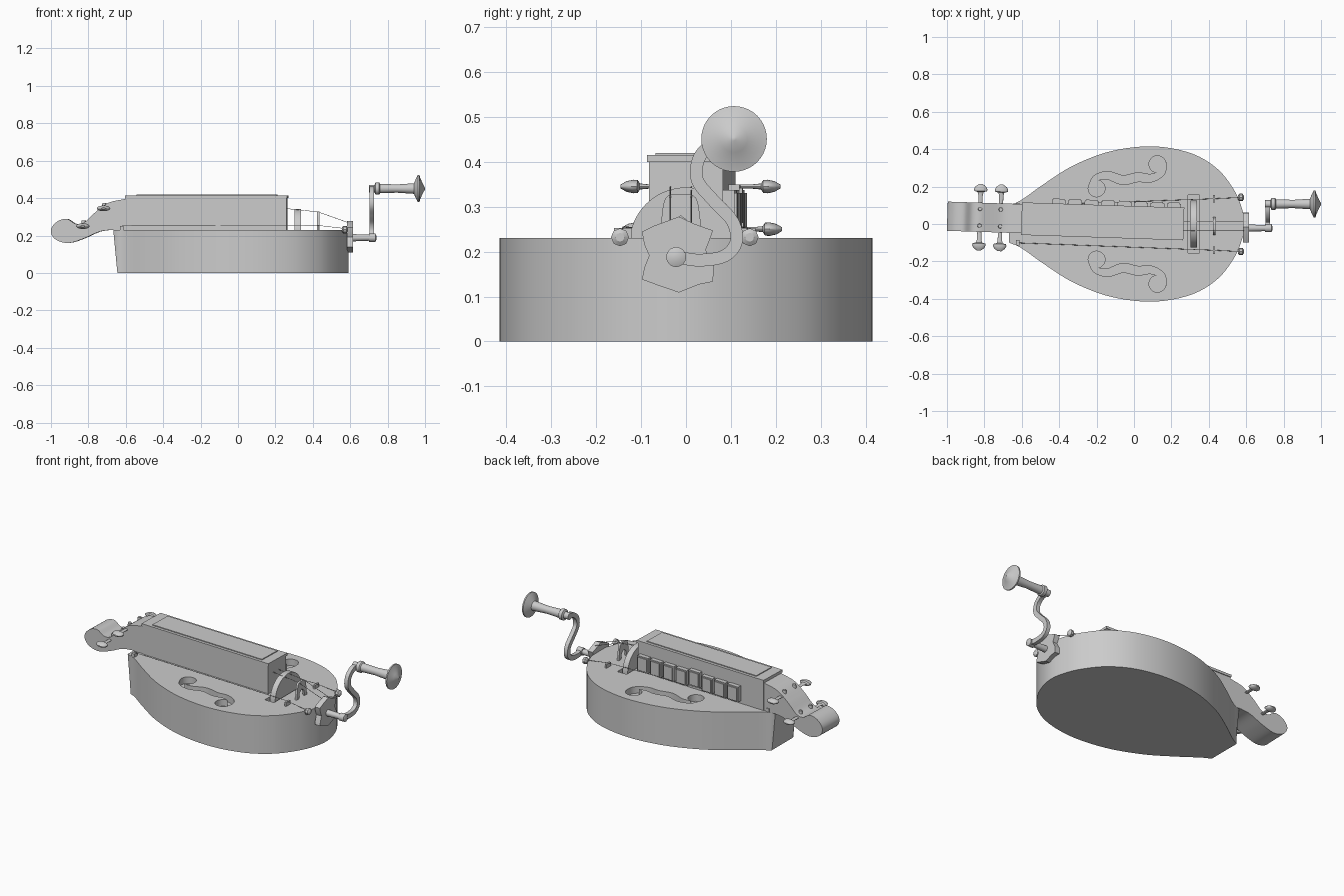
import bpy, bmesh, math
from mathutils import Matrix, Vector

if "Cube" in bpy.data.objects:
    bpy.data.objects.remove(bpy.data.objects["Cube"], do_unlink=True)

GREY = (0.6, 0.6, 0.6, 1)
mat = bpy.data.materials.new("plain_grey")
mat.use_nodes = True
mat.diffuse_color = GREY
mat.node_tree.nodes["Principled BSDF"].inputs["Base Color"].default_value = GREY

# Key box and head sit on a slightly skewed axis
PIVOT = Matrix.Translation((0.265, 0, 0))
NECK = PIVOT @ Matrix.Rotation(-0.033, 4, 'Z') @ PIVOT.inverted()
parts = []


def finish(name, bm, neck=False):
    bmesh.ops.recalc_face_normals(bm, faces=bm.faces)
    mesh = bpy.data.meshes.new(name)
    bm.to_mesh(mesh)
    bm.free()
    obj = bpy.data.objects.new(name, mesh)
    bpy.context.collection.objects.link(obj)
    mesh.materials.append(mat)
    if neck:
        obj.matrix_world = NECK
    parts.append(obj)
    return obj


def spline(pts, n=6):
    """Catmull-Rom curve through 2D points."""
    p = [Vector(q) for q in pts]
    p = [2 * p[0] - p[1]] + p + [2 * p[-1] - p[-2]]
    out = []
    for a, b, c, d in zip(p, p[1:], p[2:], p[3:]):
        for i in range(n):
            t = i / n
            out.append(0.5 * (2 * b + (c - a) * t + (2 * a - 5 * b + 4 * c - d) * t ** 2
                              + (3 * b - a - 3 * c + d) * t ** 3))
    return out + [p[-2]]


def prism(name, pts, axis, lo, hi, neck=False):
    """Extrude a 2D outline along an axis."""
    place = {'X': lambda u, v, w: (w, u, v), 'Y': lambda u, v, w: (u, w, v),
             'Z': lambda u, v, w: (u, v, w)}[axis]
    bm = bmesh.new()
    a = [bm.verts.new(place(p[0], p[1], lo)) for p in pts]
    b = [bm.verts.new(place(p[0], p[1], hi)) for p in pts]
    bm.faces.new(a)
    bm.faces.new(b)
    for i in range(len(a)):
        j = (i + 1) % len(a)
        bm.faces.new((a[i], a[j], b[j], b[i]))
    return finish(name, bm, neck)


def box(name, x, y, z, neck=False):
    return prism(name, [(x[0], y[0]), (x[1], y[0]), (x[1], y[1]), (x[0], y[1])], 'Z', *z, neck)


def lathe(name, profile, origin, direction, squash=1, sides=32, neck=False):
    """Spin (distance, radius) pairs about a direction."""
    bm = bmesh.new()
    rings = []
    for d, r in profile:
        rings.append([bm.verts.new((r * math.cos(k * math.tau / sides),
                                    r * math.sin(k * math.tau / sides) * squash, d))
                      for k in range(sides)])
    for a, b in zip(rings, rings[1:]):
        for i in range(sides):
            j = (i + 1) % sides
            bm.faces.new((a[i], a[j], b[j], b[i]))
    bm.faces.new(rings[0])
    bm.faces.new(rings[-1])
    # Local y stays as vertical as possible, so squashed parts lie flat
    turn = Vector(direction).to_track_quat('Z', 'Y').to_matrix().to_4x4()
    bm.transform(Matrix.Translation(origin) @ turn)
    return finish(name, bm, neck)


def circle(x, y, r, n=28):
    return [(x + r * math.cos(i * math.tau / n), y + r * math.sin(i * math.tau / n)) for i in range(n)]


def ribbon(path, width):
    """Outline of a stroke whose half width follows width(t)."""
    left, right = [], []
    for i, p in enumerate(path):
        t = (path[min(i + 1, len(path) - 1)] - path[max(i - 1, 0)]).normalized()
        n = Vector((-t.y, t.x)) * width(i / (len(path) - 1))
        left.append(p + n)
        right.append(p - n)
    return left + right[::-1]


def cut(target, cutter):
    mod = target.modifiers.new("cut", 'BOOLEAN')
    mod.operation, mod.solver, mod.object = 'DIFFERENCE', 'EXACT', cutter
    with bpy.context.temp_override(object=target, active_object=target):
        bpy.ops.object.modifier_apply(modifier=mod.name)
    parts.remove(cutter)
    bpy.data.objects.remove(cutter, do_unlink=True)


def string(name, a, b):
    v = Vector(b) - Vector(a)
    lathe(name, [(0, 0.0015), (v.length, 0.0015)], a, v, sides=6)


# Pear-shaped body with a slightly sloped narrow end
TOP = 0.23
half = [(-.667, .10), (-.6, .13), (-.48, .215), (-.32, .315), (-.12, .39), (.1, .415),
        (.3, .38), (.44, .30), (.53, .19), (.575, .09), (.59, 0)]
outline = spline(half + [(x, -y) for x, y in half[-2::-1]])
body = prism("body", outline, 'Z', 0, TOP)
for v in body.data.vertices:
    if v.co.z < 0.01:
        v.co.x = max(v.co.x, -0.645 + (v.co.x + 0.667) * 0.1)

# Sound holes and wheel slot
stroke = [(-.235, .20), (-.205, .245), (-.14, .26), (-.06, .235), (.02, .25), (.09, .245),
          (.15, .275), (.165, .33)]
for s in (1, -1):
    path = spline([(x, s * y) for x, y in stroke])
    hole = ribbon(path, lambda t: 0.008 + 0.016 * math.sin(math.pi * t))
    cut(body, prism("hole_cutter", hole, 'Z', 0.19, 0.3))
    for x, y in ((-.2, .19), (.125, .32)):
        cut(body, prism("hole_cutter", circle(x, s * y, 0.045), 'Z', 0.19, 0.3))
cut(body, box("slot_cutter", (.288, .35), (-.155, .155), (0.08, 0.3)))

# Wheel
lathe("wheel", [(0, .126), (.034, .126)], (.302, 0, .217), (1, 0, 0), sides=64)

# Key box, lid and raised lid panel
box("key_box", (-.6, .262), (-.082, .082), (TOP, .4), True)
box("key_box_lid", (-.602, .266), (-.087, .087), (.4, .415), True)
box("lid_panel", (-.54, .21), (-.07, .07), (.415, .42), True)

# Keys along the back side
for i in range(8):
    x = 0.21 - i * 0.088
    lift = 0.012 if i == 4 else 0
    box("key", (x - .037, x + .037), (.08, .107), (.245 + lift, .337 + lift), True)
    box("key_face", (x - .03, x + .03), (.107, .113), (.252 + lift, .33 + lift), True)

# Curved head
top_curve = spline([(-.6, .396), (-.69, .375), (-.76, .325), (-.82, .27), (-.865, .262), (-.91, .288),
                    (-.955, .28), (-.99, .25), (-.998, .215), (-.975, .18), (-.93, .162), (-.885, .163),
                    (-.82, .185), (-.74, .22), (-.68, TOP)])
prism("head", top_curve + [Vector((-.6, TOP))], 'Y', -.078, .078, True)

# Tuning pegs
peg = [(.05, .01), (.12, .012), (.135, .016), (.14, .034), (.15, .036), (.165, .028), (.178, .01)]
for x, z in ((-.825, .25), (-.714, .345)):
    for s in (1, -1):
        lathe("tuning_peg", peg, (x, 0, z), (0, s, 0), squash=0.42, sides=20, neck=True)
        lathe("string_post", [(0, .012), (.025, .01)], (x, s * .045, z + .005), (0, 0, 1), sides=12, neck=True)

# Arched main bridge on two feet
arch = spline([(-.06, TOP), (-.055, .27), (-.045, .32), (-.012, .328), (.022, .32), (.032, .27), (.037, TOP)], 4)
feet = [(.015, TOP), (.008, .265), (-.012, .28), (-.032, .265), (-.038, TOP)]
prism("bridge", arch + feet, 'X', .423, .435)

# Small drone bridges, nuts, end knobs and strings
for y in (.135, -.14):
    box("drone_bridge", (.422, .434), (y - .02, y + .02), (TOP, .253))
    box("drone_nut", (-.632, -.612), (y * .72 - .015, y * .72 + .015), (TOP, .25))
    lathe("end_knob", [(0, .012), (.01, .02), (.025, .02), (.032, .01)], (.555, y * 1.05, .232), (1, 0, 0), sides=8)
    string("drone_string", (-.62, y * .72, .252), (.42, y, .255))
    string("drone_tail", (.42, y, .255), (.565, y * 1.05, .238))
for y in (.012, -.035):
    string("melody_string", (.25, y, .345), (.429, y, .326))
    string("melody_tail", (.429, y, .326), (.6, y, .265))

# Shaped tail plate
plate = [(-.098, .244), (-.07, .258), (-.045, .267), (-.016, .278), (.018, .262), (.06, .247), (.053, .227),
         (.044, .204), (.053, .182), (.062, .167), (.06, .133), (.029, .127), (-.016, .109), (-.06, .124),
         (-.098, .138), (-.093, .164), (-.082, .191), (-.093, .216)]
prism("tail_plate", plate, 'X', .582, .616)

# Crank axle, S-shaped arm and turned handle
lathe("axle", [(0, .02), (.1, .016), (.1, .022), (.135, .022), (.14, .01)], (.6, -.022, .188), (1, 0, 0))
arm = spline([(-.022, .188), (.03, .181), (.085, .19), (.112, .222), (.103, .268), (.06, .315),
              (.025, .36), (.03, .41), (.065, .442), (.107, .45)])
prism("crank_arm", ribbon(arm, lambda t: 0.014), 'X', .704, .728)
lathe("handle", [(0, .02), (.03, .02), (.035, .032), (.055, .032), (.06, .025), (.15, .022), (.24, .028),
                 (.255, .06), (.262, .073), (.27, .073), (.274, .058), (.286, .03), (.3, .004)],
      (.7, .107, .451), (1, 0, 0), sides=40)

# Smooth the curved parts while keeping sharp edges
bpy.context.view_layer.update()
for part in parts:
    part.select_set(True)
bpy.context.view_layer.objects.active = body
bpy.ops.object.shade_smooth_by_angle(angle=math.radians(30))
